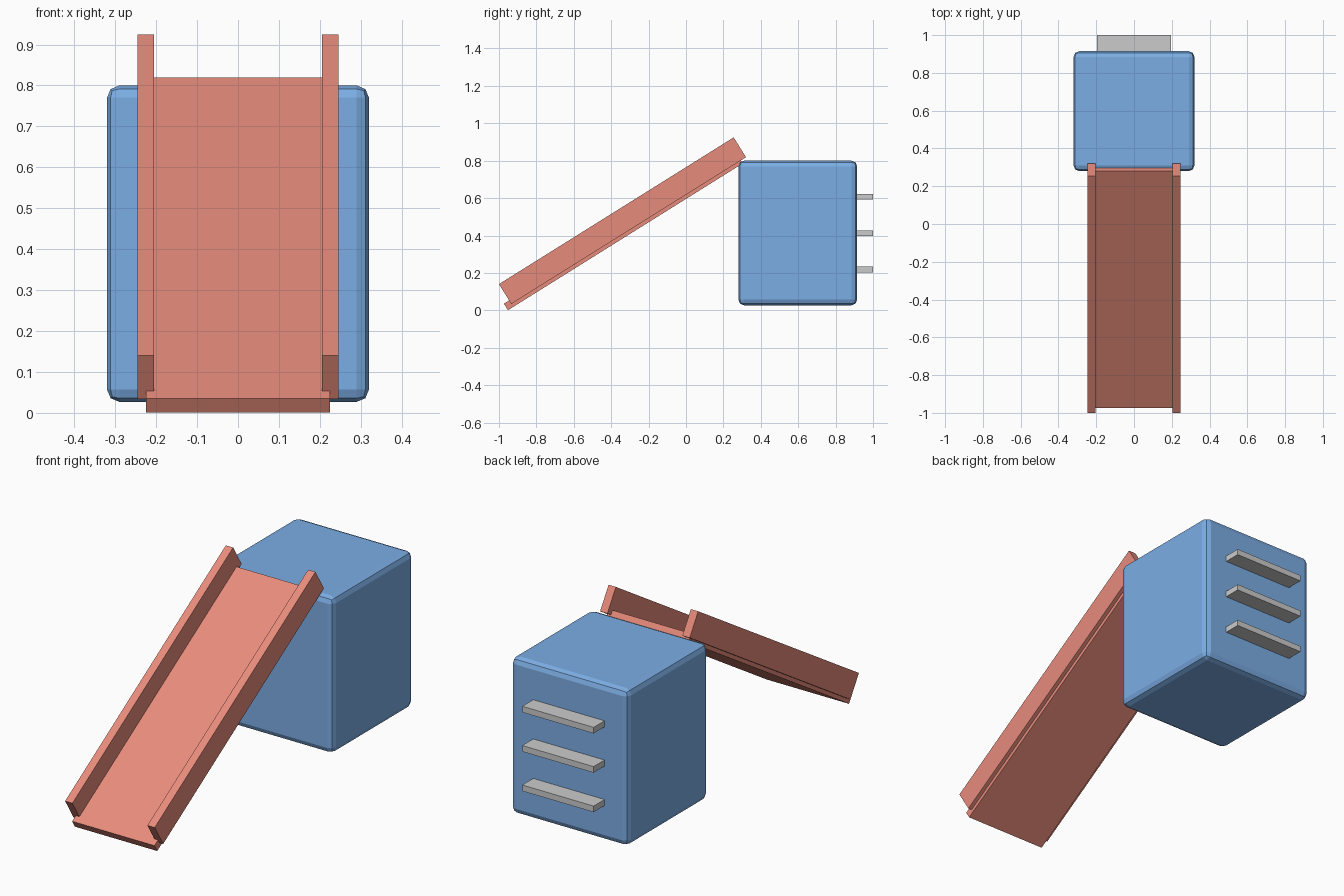
import bpy
from math import radians, sin, cos
from mathutils import Matrix

if "Cube" in bpy.data.objects:
    bpy.data.objects.remove(bpy.data.objects["Cube"])

ANGLE = radians(32)


def material(name, color):
    m = bpy.data.materials.new(name)
    m.diffuse_color = (*color, 1)
    m.use_nodes = True
    m.node_tree.nodes["Principled BSDF"].inputs["Base Color"].default_value = m.diffuse_color
    return m


red = material("red_plastic", (0.8, 0.26, 0.2))
blue = material("blue_plastic", (0.2, 0.42, 0.78))


def box(name, x, y, z, mat=None, tilt=0.0):
    """Box from (min, max) ranges, optionally tilted about the x axis."""
    bpy.ops.mesh.primitive_cube_add(size=1)
    ob = bpy.context.object
    ob.name = name
    centre = [(a + b) / 2 for a, b in (x, y, z)]
    size = [b - a for a, b in (x, y, z)]
    ob.data.transform(Matrix.Translation(centre) @ Matrix.Diagonal((*size, 1)))
    ob.rotation_euler.x = tilt
    if mat:
        ob.data.materials.append(mat)
    return ob


# Tower block with rounded edges
tower = box("tower_block", (-0.32, 0.32), (0.28, 0.915), (0.027, 0.8), blue)
bevel = tower.modifiers.new("rounded_edges", "BEVEL")
bevel.width = 0.03
bevel.segments = 2

# Ladder rungs on the back
for i, z in enumerate((0.218, 0.413, 0.607)):
    box(f"rung_{i + 1}", (-0.195, 0.195), (0.88, 1.0), (z - 0.015, z + 0.015))

# Slide bed and side rails, laid out along the slope and then tilted
box("slide_bed", (-0.225, 0.225), (-0.807, 0.673), (0.505, 0.546), red, ANGLE)
for side, x in (("left", (-0.245, -0.205)), ("right", (0.205, 0.245))):
    box(f"slide_rail_{side}", x, (-0.774, 0.706), (0.524, 0.649), red, ANGLE)
